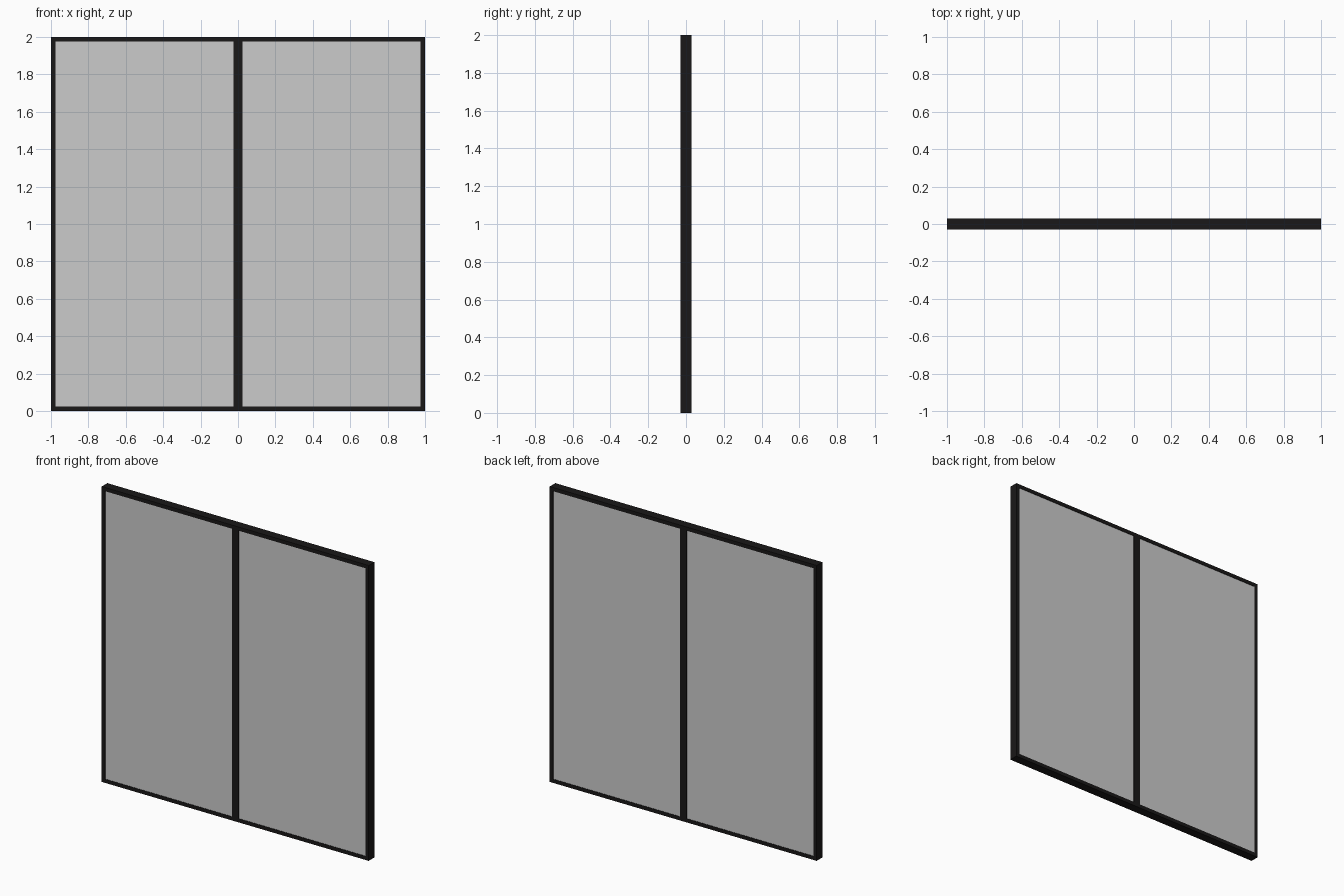
import bpy

if "Cube" in bpy.data.objects:
    bpy.data.objects.remove(bpy.data.objects["Cube"])

W, H = 2.0, 2.0        # overall width and height
T = 0.025              # visible frame width
D = 0.06               # frame depth
GLASS_D = 0.054        # glazing unit depth, nearly flush with the frame


def material(name, rgba):
    m = bpy.data.materials.new(name)
    m.diffuse_color = rgba
    m.use_nodes = True
    m.node_tree.nodes["Principled BSDF"].inputs["Base Color"].default_value = m.diffuse_color
    return m


def box(name, x0, x1, z0, z1, depth, mat):
    bpy.ops.mesh.primitive_cube_add(size=1, location=((x0 + x1) / 2, 0, (z0 + z1) / 2))
    ob = bpy.context.object
    ob.name = name
    ob.scale = (x1 - x0, depth, z1 - z0)
    bpy.ops.object.transform_apply(location=False, rotation=False, scale=True)
    ob.data.materials.append(mat)
    return ob


dark = material("dark_frame", (0.010, 0.009, 0.009, 1))
glass = material("grey_glass", (0.55, 0.55, 0.55, 0.5))

# Top and bottom rails
box("bottom_rail", -W / 2, W / 2, 0, T, D, dark)
box("top_rail", -W / 2, W / 2, H - T, H, D, dark)

# Outer stiles and the double-width centre mullion
box("left_stile", -W / 2, -W / 2 + T, T, H - T, D, dark)
box("right_stile", W / 2 - T, W / 2, T, H - T, D, dark)
box("centre_mullion", -T, T, T, H - T, D, dark)

# Glass panes
box("left_glass", -W / 2 + T, -T, T, H - T, GLASS_D, glass)
box("right_glass", T, W / 2 - T, T, H - T, GLASS_D, glass)
